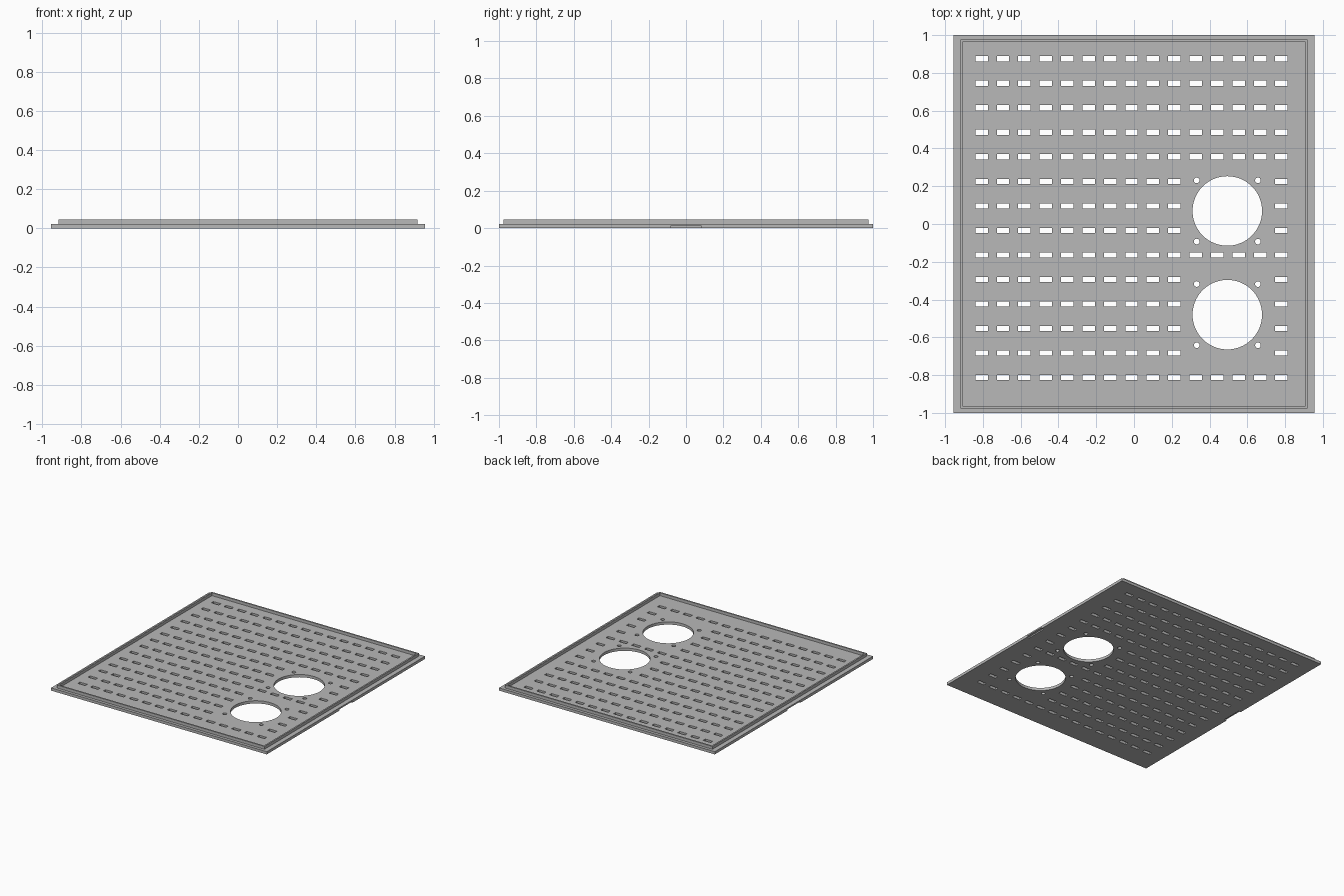
import bpy, bmesh
from mathutils import Matrix, Vector

default = bpy.data.objects.get("Cube")
if default:
    bpy.data.objects.remove(default, do_unlink=True)

grey = bpy.data.materials.new("plain grey")
grey.use_nodes = True
grey.diffuse_color = (0.48, 0.48, 0.48, 1)
grey.node_tree.nodes["Principled BSDF"].inputs["Base Color"].default_value = grey.diffuse_color

HALF_X, HALF_Y = 0.955, 1.0
FLOOR, TOP = 0.022, 0.045
NOTCH = 0.01


def add_box(bm, centre, size):
    matrix = Matrix.Translation(centre) @ Matrix.Diagonal(Vector((*size, 1)))
    bmesh.ops.create_cube(bm, size=1, matrix=matrix)


def add_cylinder(bm, x, y, radius, sides):
    bmesh.ops.create_cone(bm, cap_ends=True, segments=sides, radius1=radius, radius2=radius,
                          depth=0.2, matrix=Matrix.Translation((x, y, 0)))


def make_object(name, bm):
    mesh = bpy.data.meshes.new(name)
    bm.to_mesh(mesh)
    bm.free()
    mesh.materials.append(grey)
    obj = bpy.data.objects.new(name, mesh)
    bpy.context.collection.objects.link(obj)
    return obj


def cut(obj, cutter):
    """Subtract the cutter, bake the result and remove the cutter."""
    cutter.hide_render = True
    mod = obj.modifiers.new("cut", "BOOLEAN")
    mod.operation, mod.solver, mod.object = "DIFFERENCE", "EXACT", cutter
    bpy.ops.object.select_all(action="DESELECT")
    obj.select_set(True)
    bpy.context.view_layer.objects.active = obj
    bpy.ops.object.modifier_apply(modifier=mod.name)
    bpy.data.objects.remove(cutter, do_unlink=True)


# Base plate
bm = bmesh.new()
add_box(bm, (0, 0, FLOOR / 2), (2 * HALF_X, 2 * HALF_Y, FLOOR))
plate = make_object("vented_plate", bm)

# Vent slots, leaving out those that would meet the fan openings
holes = bmesh.new()
for row in range(14):
    for col in range(15):
        if 10 <= col <= 13 and row in (5, 6, 7, 9, 10, 11, 12):
            continue
        add_box(holes, (-0.807 + col * 0.1134, 0.875 - row * 0.1298, 0), (0.066, 0.027, 0.2))

# Fan openings with four screw holes each
for y in (0.069, -0.48):
    add_cylinder(holes, 0.494, y, 0.184, 64)
    for sx in (-1, 1):
        for sy in (-1, 1):
            add_cylinder(holes, 0.494 + sx * 0.162, y + sy * 0.162, 0.015, 24)

# Pry notches under both side edges
for side in (-1, 1):
    add_box(holes, (side * HALF_X, 0, 0), (0.04, 0.165, 2 * NOTCH))
cut(plate, make_object("hole_cutter", holes))

# Raised locating rim
bm = bmesh.new()
add_box(bm, (0, 0, (FLOOR + TOP) / 2), (1.836, 1.954, TOP - FLOOR))
rim = make_object("raised_rim", bm)
bm = bmesh.new()
add_box(bm, (0, 0, TOP), (1.812, 1.93, 0.2))
cut(rim, make_object("rim_cutter", bm))

# Round the walls of the circular openings, keep all edges crisp
bpy.ops.object.select_all(action="DESELECT")
plate.select_set(True)
bpy.context.view_layer.objects.active = plate
bpy.ops.object.shade_smooth_by_angle(angle=0.52)
